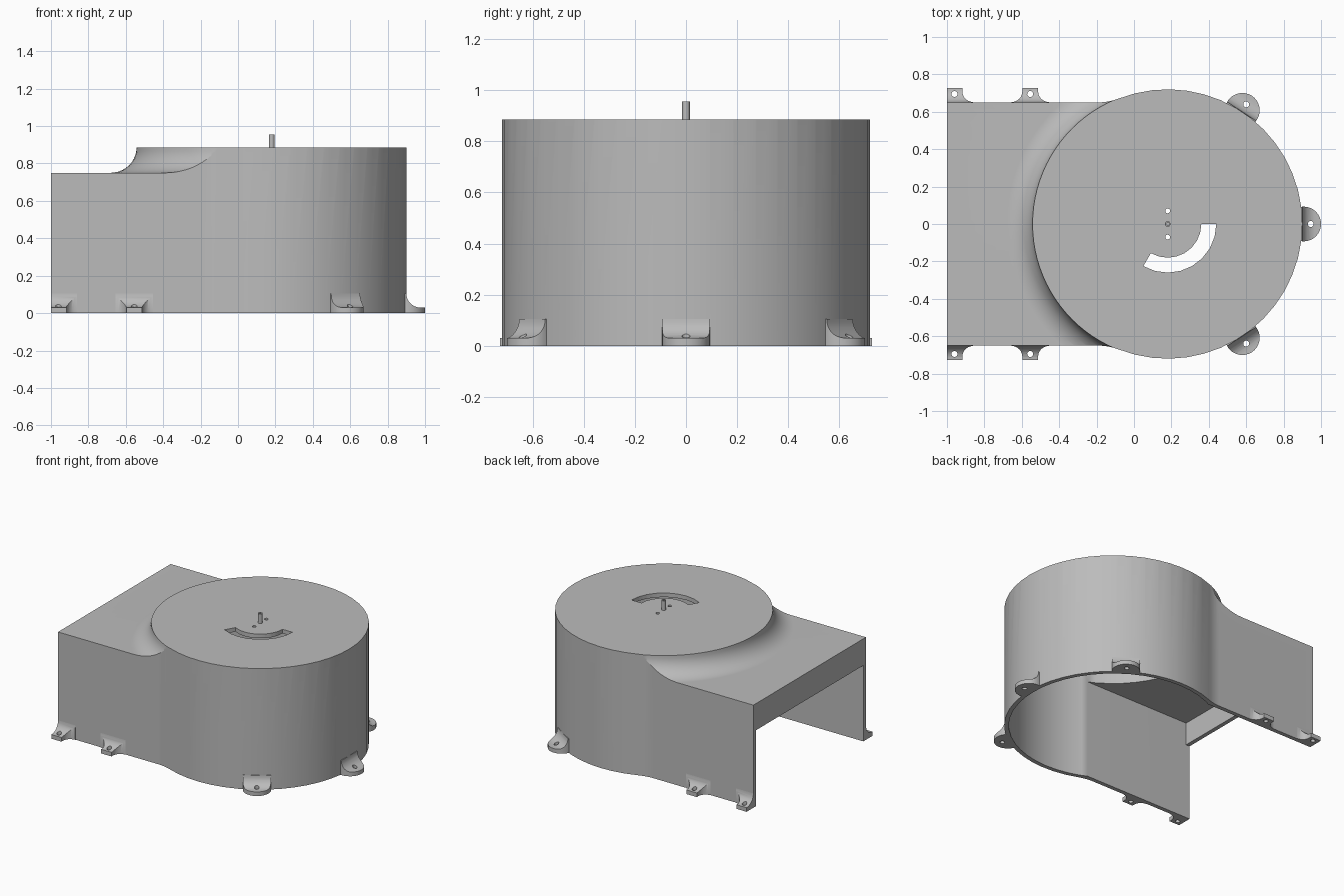
import bpy, bmesh
from math import sin, cos, pi, atan2, hypot, radians

if "Cube" in bpy.data.objects:
    bpy.data.objects.remove(bpy.data.objects["Cube"], do_unlink=True)

GREY = bpy.data.materials.new("plain grey")
GREY.use_nodes = True
GREY.diffuse_color = (0.5, 0.5, 0.5, 1)
GREY.node_tree.nodes["Principled BSDF"].inputs["Base Color"].default_value = (0.5, 0.5, 0.5, 1)

CX, R = 0.18, 0.72          # drum centre and radius
HALF, WALL = 0.65, 0.03     # half width of the duct, wall thickness
TOP, DUCT = 0.885, 0.75     # drum and duct heights


def to_object(name, bm):
    bmesh.ops.recalc_face_normals(bm, faces=bm.faces)
    mesh = bpy.data.meshes.new(name)
    bm.to_mesh(mesh)
    bm.free()
    mesh.materials.append(GREY)
    obj = bpy.data.objects.new(name, mesh)
    bpy.context.collection.objects.link(obj)
    return obj


def prism(name, pts, a, b, axis="z"):
    """Extrude a closed outline from a to b along z or y."""
    bm = bmesh.new()
    place = (lambda p, h: (p[0], p[1], h)) if axis == "z" else (lambda p, h: (p[0], h, p[1]))
    low = [bm.verts.new(place(p, a)) for p in pts]
    high = [bm.verts.new(place(p, b)) for p in pts]
    bm.faces.new(low)
    bm.faces.new(high)
    for i in range(len(pts)):
        j = (i + 1) % len(pts)
        bm.faces.new((low[i], low[j], high[j], high[i]))
    return to_object(name, bm)


def arc(cx, cy, rx, start, end, steps, ry=None):
    ry = rx if ry is None else ry
    angles = [start + (end - start) * i / steps for i in range(steps + 1)]
    return [(cx + rx * cos(t), cy + ry * sin(t)) for t in angles]


def circle(cx, cy, r, n=16):
    return arc(cx, cy, r, 0, 2 * pi, n)[:-1]


def revolve(name, pts, n):
    bm = bmesh.new()
    verts = [bm.verts.new((CX + r, 0, z)) for r, z in pts]
    edges = [bm.edges.new(pair) for pair in zip(verts, verts[1:])]
    bmesh.ops.spin(bm, geom=verts + edges, cent=(CX, 0, 0), axis=(0, 0, 1),
                   angle=2 * pi, steps=n)
    bmesh.ops.remove_doubles(bm, verts=bm.verts, dist=0.0001)
    return to_object(name, bm)


def combine(obj, cutter, operation="DIFFERENCE"):
    cutter.hide_render = True
    mod = obj.modifiers.new("cut", "BOOLEAN")
    mod.operation, mod.solver, mod.object = operation, "EXACT", cutter
    bpy.context.view_layer.objects.active = obj
    bpy.ops.object.modifier_apply(modifier=mod.name)
    bpy.data.objects.remove(cutter, do_unlink=True)


def finish(obj):
    bpy.ops.object.select_all(action="DESELECT")
    obj.select_set(True)
    bpy.context.view_layer.objects.active = obj
    bpy.ops.object.shade_smooth_by_angle(angle=radians(30))
    mod = obj.modifiers.new("even shading", "WEIGHTED_NORMAL")
    mod.keep_sharp = True


# Housing footprint: duct sides blending into the round drum
BLEND = 0.3
dy = HALF + BLEND
dx = (((R + BLEND) ** 2) - dy ** 2) ** 0.5
turn = atan2(dy, dx)
lower = [(-1, -HALF)] + arc(CX - dx, -dy, BLEND, pi / 2, turn, 4)
upper = [(x, -y) for x, y in reversed(lower)]
drum = arc(CX, 0, R, turn - pi, pi - turn, 30)[1:-1]
housing = prism("housing", lower + drum + upper, 0, 1)

# Top surface: flat drum lid, concave sweep, flat duct roof
sweep = arc(R + 0.1425, TOP, 0.14, 1.5 * pi, pi, 10, ry=TOP - DUCT)
combine(housing, revolve("top_envelope", [(0, -0.1), (2, -0.1), (2, DUCT)] + sweep + [(0, TOP)], 96),
        "INTERSECT")

# Hollow inside, with a lintel over the duct mouth
mouth = [(-1.1, -0.1), (0, -0.1), (0, DUCT - WALL), (WALL - 1, DUCT - WALL),
         (WALL - 1, 0.555), (-1.1, 0.555)]
combine(housing, prism("duct_cavity", mouth, WALL - HALF, HALF - WALL, "y"))
combine(housing, prism("drum_cavity", circle(CX, 0, R - WALL, 48), -0.1, TOP - WALL))

# Curved slot and small screw holes in the lid
slot = arc(CX, 0, 0.26, 0, radians(-120), 8) + arc(CX, 0, 0.18, radians(-120), 0, 8)
combine(housing, prism("slot_cutter", slot, 0.8, 1))
for y in (-0.07, 0.07):
    combine(housing, prism("hole_cutter", circle(CX, y, 0.013), 0.8, 1))
finish(housing)

# Hollow spindle on the lid
spindle = prism("spindle", circle(CX, 0, 0.015), TOP - WALL, 0.955)
combine(spindle, prism("bore_cutter", circle(CX, 0, 0.008), 0.92, 1))
finish(spindle)


def lug(name, outline, reach, location, angle):
    """Foot with a concave rise to the wall; local +x points outward."""
    rise = arc(0.075, 0.105, 0.075, 1.5 * pi, pi, 8)
    profile = [(-0.02, 0), (reach, 0), (reach, 0.03)] + rise + [(-0.02, 0.105)]
    obj = prism(name, profile, -0.2, 0.2, "y")
    combine(obj, prism("outline_cutter", outline, -0.1, 0.2), "INTERSECT")
    combine(obj, prism("bolt_cutter", circle(0.045, 0, 0.016), -0.1, 0.2))
    obj.location, obj.rotation_euler.z = location, angle
    finish(obj)


# Rounded lugs around the drum
for name, degrees in (("front", -56.7), ("middle", 0), ("back", 56.7)):
    a = radians(degrees)
    lug("drum_lug_" + name, circle(0.007, 0, 0.093, 32), 0.12,
        (CX + R * cos(a), R * sin(a), 0), a)

# Flared lugs along the duct sides; the end pair is trimmed flush with the mouth
flare = [(-0.03, 0.1)] + arc(0.06, 0.1, 0.058, pi, 1.5 * pi, 6) + [(0.1, 0.042)]
for side, word in ((-1, "front"), (1, "back")):
    for x, place in ((-0.96, "end"), (-0.555, "inner")):
        right = [(u, -v) for u, v in reversed(flare)]
        left = list(flare)
        if place == "end":
            trim = [(0.1, 0.04), (-0.03, 0.04)]
            if side > 0:
                left = trim[::-1]
            else:
                right = [(u, -v) for u, v in trim]
        lug("duct_lug_%s_%s" % (word, place), left + right, 0.078,
            (x, side * HALF, 0), side * pi / 2)
